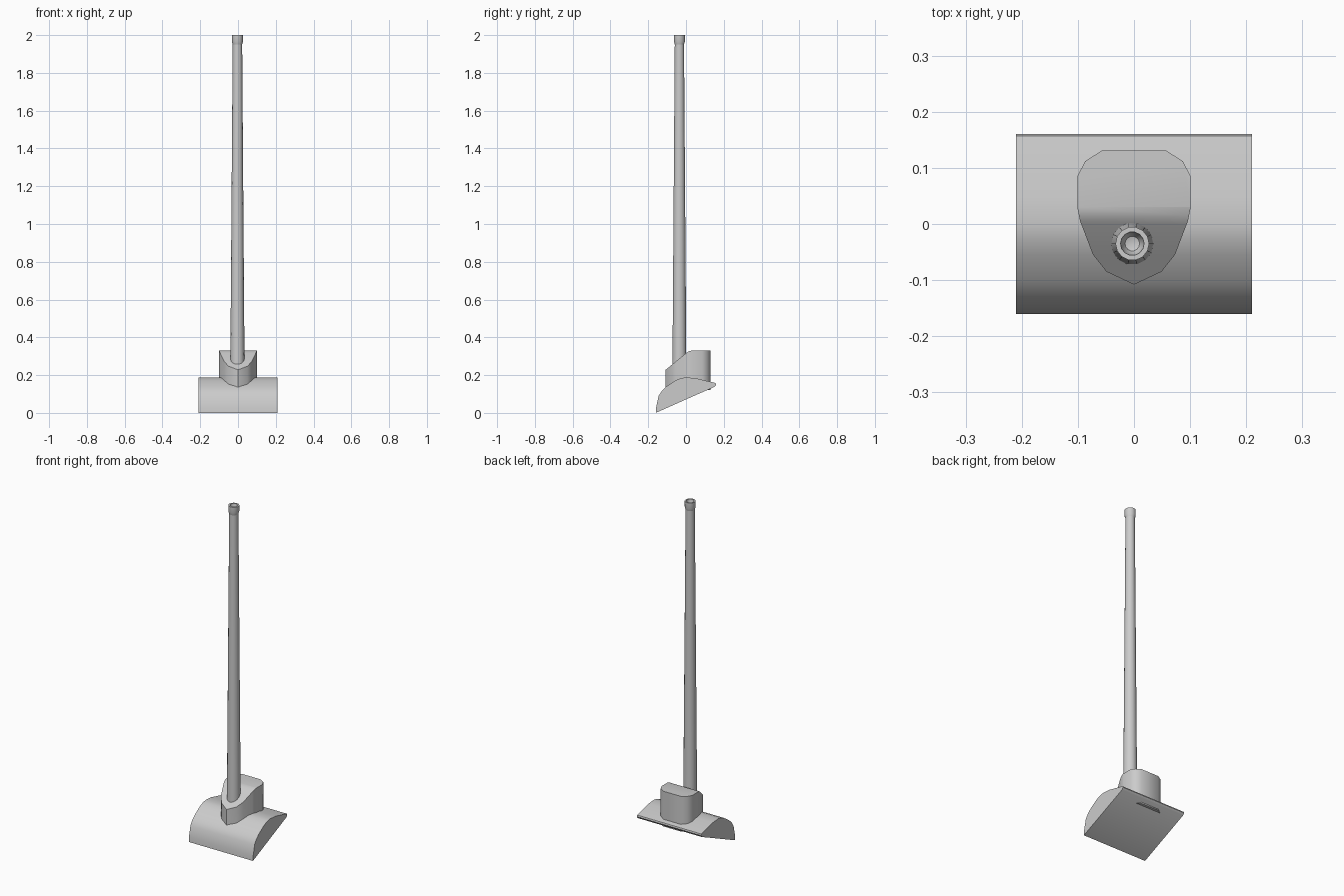
import bpy, bmesh, math
from mathutils import Vector

cube = bpy.data.objects.get("Cube")
if cube:
    bpy.data.objects.remove(cube, do_unlink=True)

grey = bpy.data.materials.new("plain grey")
grey.use_nodes = True
colour = (0.6, 0.6, 0.6, 1)
grey.diffuse_color = colour
grey.node_tree.nodes["Principled BSDF"].inputs["Base Color"].default_value = colour


def finish(name, bm, angle=40):
    bmesh.ops.recalc_face_normals(bm, faces=bm.faces)
    mesh = bpy.data.meshes.new(name)
    bm.to_mesh(mesh)
    bm.free()
    mesh.materials.append(grey)
    obj = bpy.data.objects.new(name, mesh)
    bpy.context.collection.objects.link(obj)
    bpy.ops.object.select_all(action='DESELECT')
    obj.select_set(True)
    bpy.context.view_layer.objects.active = obj
    bpy.ops.object.shade_smooth_by_angle(angle=math.radians(angle))
    return obj


def extrude(points, offset):
    bm = bmesh.new()
    face = bm.faces.new([bm.verts.new(p) for p in points])
    ext = bmesh.ops.extrude_face_region(bm, geom=[face])
    moved = [g for g in ext["geom"] if isinstance(g, bmesh.types.BMVert)]
    bmesh.ops.translate(bm, verts=moved, vec=offset)
    return bm


def lathe(name, profile, centre, sides=14):
    bm = bmesh.new()
    verts = [bm.verts.new((r, 0, z)) for r, z in profile]
    edges = [bm.edges.new(pair) for pair in zip(verts, verts[1:])]
    bmesh.ops.spin(bm, geom=verts + edges, cent=(0, 0, 0), axis=(0, 0, 1),
                   angle=math.tau, steps=sides, use_duplicate=False)
    bmesh.ops.remove_doubles(bm, verts=bm.verts, dist=0.0002)
    obj = finish(name, bm)
    obj.location = centre
    return obj


# Wide curved head with a sloping flat underside
head = [(-0.16, 0), (-0.158, 0.03), (-0.145, 0.09), (-0.127, 0.118), (-0.103, 0.14),
        (-0.055, 0.172), (-0.025, 0.184), (0, 0.188), (0.05, 0.184),
        (0.157, 0.158), (0.16, 0.15), (0.153, 0.139)]
finish("curved_head", extrude([(-0.21, y, z) for y, z in head], (0.42, 0, 0)))

# Shield-shaped socket block, mirrored across the middle
half = [(0.057, 0.131), (0.087, 0.112), (0.101, 0.085), (0.101, 0.03),
        (0.096, 0.005), (0.073, -0.055), (0.049, -0.085)]
outline = half + [(0, -0.108)] + [(-x, y) for x, y in reversed(half)]
bm = extrude([(x, y, 0.122) for x, y in outline], (0, 0, 0.208))

# Sloping front of the block top
bends = [(0.03, 0.33), (0.015, 0.326), (0, 0.316), (-0.108, 0.228)]
for y, z in bends[:-1]:
    bmesh.ops.bisect_plane(bm, geom=bm.verts[:] + bm.edges[:] + bm.faces[:],
                           plane_co=(0, y, 0), plane_no=(0, 1, 0))
for v in bm.verts:
    if v.co.z > 0.3:
        for (y0, z0), (y1, z1) in zip(bends, bends[1:]):
            if y1 - 0.0001 <= v.co.y <= y0:
                v.co.z = z0 + (z1 - z0) * (v.co.y - y0) / (y1 - y0)
finish("socket_block", bm)

# Tapered pole and the hollow collar at its tip
axis = Vector((-0.003, -0.035, 0))
lathe("pole", [(0, 0.2), (0.038, 0.2), (0.025, 1.965), (0, 1.965)], axis)
lathe("collar", [(0, 1.95), (0.025, 1.95), (0.030, 1.967), (0.030, 2), (0.021, 2),
                 (0.020, 1.985), (0.013, 1.972), (0, 1.968)], axis)
